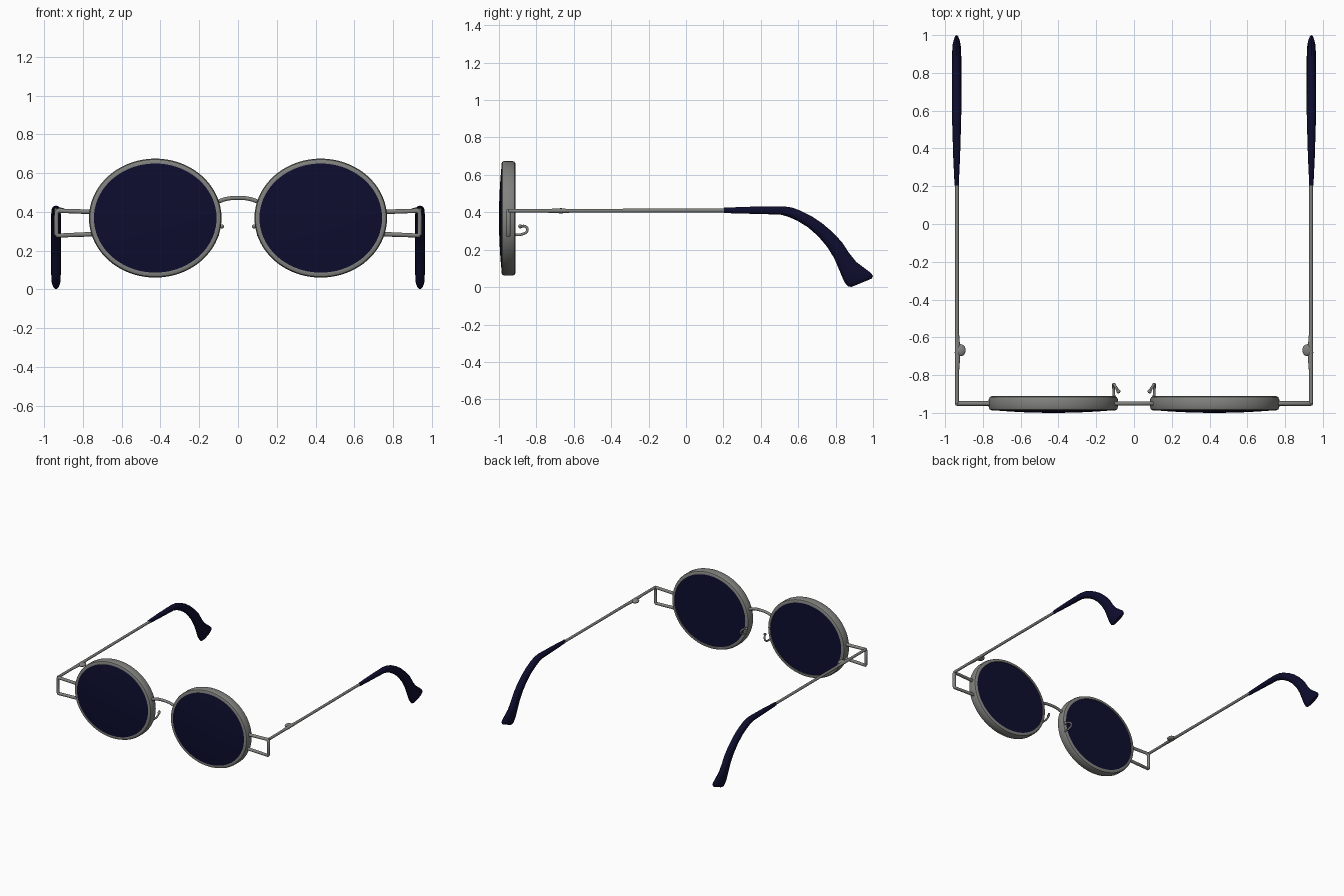
import bpy, bmesh, math
from mathutils import Vector

if "Cube" in bpy.data.objects:
    bpy.data.objects.remove(bpy.data.objects["Cube"])


def material(name, rgb):
    m = bpy.data.materials.new(name)
    m.diffuse_color = (*rgb, 1)
    m.use_nodes = True
    m.node_tree.nodes["Principled BSDF"].inputs["Base Color"].default_value = m.diffuse_color
    return m


METAL = material("grey metal", (0.22, 0.225, 0.21))
NAVY = material("dark navy", (0.004, 0.004, 0.028))


def finish(name, mesh, mat, mirror=True):
    """Link a mesh, mirror it to the other side and shade it smooth."""
    mesh.materials.clear()
    mesh.materials.append(mat)
    ob = bpy.data.objects.new(name, mesh)
    bpy.context.collection.objects.link(ob)
    bpy.ops.object.select_all(action='DESELECT')
    ob.select_set(True)
    bpy.context.view_layer.objects.active = ob
    bpy.ops.object.shade_smooth_by_angle(angle=math.radians(40))
    if mirror:
        mod = ob.modifiers.new("mirror", 'MIRROR')
        mod.use_mirror_merge = False
    return ob


def loft(name, rings, mat, loop=False):
    """Skin a series of equal rings; cap the ends unless they loop."""
    bm = bmesh.new()
    vs = [[bm.verts.new(p) for p in r] for r in rings]
    n = len(vs[0])
    pairs = list(zip(vs, vs[1:]))
    if loop:
        pairs.append((vs[-1], vs[0]))
    for a, b in pairs:
        for i in range(n):
            j = (i + 1) % n
            bm.faces.new((a[i], a[j], b[j], b[i]))
    if not loop:
        bm.faces.new(vs[0])
        bm.faces.new(vs[-1])
    bmesh.ops.recalc_face_normals(bm, faces=bm.faces)
    me = bpy.data.meshes.new(name)
    bm.to_mesh(me)
    bm.free()
    return finish(name, me, mat)


def tube(name, pts, radius, mirror=True, smooth=False):
    """Round wire along points, turned into a mesh."""
    cu = bpy.data.curves.new(name, 'CURVE')
    cu.dimensions = '3D'
    cu.bevel_depth = radius
    cu.bevel_resolution = 3
    cu.use_fill_caps = True
    if smooth:
        sp = cu.splines.new('BEZIER')
        sp.bezier_points.add(len(pts) - 1)
        for b, p in zip(sp.bezier_points, pts):
            b.co = p
            b.handle_left_type = b.handle_right_type = 'AUTO'
    else:
        sp = cu.splines.new('POLY')
        sp.points.add(len(pts) - 1)
        for b, p in zip(sp.points, pts):
            b.co = (*p, 1)
    tmp = bpy.data.objects.new(name + "_path", cu)
    bpy.context.collection.objects.link(tmp)
    dg = bpy.context.evaluated_depsgraph_get()
    me = bpy.data.meshes.new_from_object(tmp.evaluated_get(dg))
    bpy.data.objects.remove(tmp)
    return finish(name, me, METAL, mirror)


def ball(name, loc, size):
    bm = bmesh.new()
    bmesh.ops.create_uvsphere(bm, u_segments=20, v_segments=12, radius=1)
    for v in bm.verts:
        v.co = Vector(loc) + Vector(a * b for a, b in zip(v.co, size))
    me = bpy.data.meshes.new(name)
    bm.to_mesh(me)
    bm.free()
    return finish(name, me, METAL)


CX, CZ, RX, RZ, N = 0.427, 0.368, 0.342, 0.307, 72


def oval(rx, rz, y):
    return [(CX + rx * math.cos(2 * math.pi * i / N), y,
             CZ + rz * math.sin(2 * math.pi * i / N)) for i in range(N)]


# rims: rounded band swept round an oval
profile = [(0.026, -0.986), (0.016, -0.987), (0.005, -0.982), (0, -0.97),
           (0, -0.93), (0.005, -0.917), (0.016, -0.911), (0.026, -0.912)]
loft("rim", [oval(RX - d, RZ - d, y) for d, y in profile], METAL, loop=True)

# lenses: gently domed in front, almost flush behind
ts = (0.05, 0.3, 0.5, 0.7, 0.85, 1)
lx, lz = RX - 0.025, RZ - 0.025
front = [oval(lx * t, lz * t, -0.986 - 0.014 * (1 - t * t)) for t in ts]
back = [oval(lx * t, lz * t, -0.918) for t in reversed(ts)]
loft("lens", front + back, NAVY)

# bridge
tube("bridge", [(-0.105, -0.95, 0.452), (-0.06, -0.95, 0.467), (0, -0.95, 0.472),
                (0.06, -0.95, 0.467), (0.105, -0.95, 0.452)],
     0.011, mirror=False, smooth=True)

# open rectangular end pieces beside the rims
tube("end_piece", [(0.755, -0.95, 0.40), (0.927, -0.95, 0.406), (0.937, -0.95, 0.396),
                   (0.937, -0.95, 0.288), (0.93, -0.95, 0.278), (0.75, -0.95, 0.285)], 0.0125)

# temple arms with hinge swelling
tube("temple_arm", [(0.937, -0.95, 0.408), (0.937, 0.22, 0.41)], 0.0105)
ball("hinge_sleeve", (0.935, -0.68, 0.408), (0.014, 0.13, 0.0115))
ball("hinge_knuckle", (0.918, -0.668, 0.408), (0.027, 0.032, 0.014))

# nose pad wires with small ball ends
tube("nose_wire", [(0.105, -0.925, 0.28), (0.108, -0.875, 0.283), (0.108, -0.848, 0.304),
                   (0.1, -0.858, 0.324), (0.083, -0.885, 0.325)], 0.007, smooth=True)
ball("nose_ball", (0.083, -0.886, 0.325), (0.011, 0.011, 0.011))

# ear tips: upper edge (y, z), lower edge (y, z), half width
tip = [(0.203, 0.425, 0.203, 0.396, 0.011), (0.35, 0.430, 0.35, 0.392, 0.018),
       (0.52, 0.432, 0.505, 0.388, 0.023), (0.565, 0.426, 0.55, 0.375, 0.024),
       (0.61, 0.41, 0.595, 0.355, 0.025), (0.67, 0.38, 0.652, 0.32, 0.025),
       (0.727, 0.342, 0.706, 0.273, 0.025), (0.785, 0.293, 0.755, 0.215, 0.025),
       (0.834, 0.24, 0.792, 0.155, 0.025), (0.87, 0.185, 0.82, 0.09, 0.025),
       (0.91, 0.135, 0.843, 0.035, 0.025), (0.992, 0.073, 0.856, 0.014, 0.023),
       (1.0, 0.058, 0.868, 0.004, 0.019), (0.992, 0.045, 0.885, 0.001, 0.011)]
rings = []
for uy, uz, ly, lz2, w in tip:
    ring = []
    for i in range(16):
        a = 2 * math.pi * i / 16
        s = (1 + math.sin(a)) / 2
        ring.append((0.939 + w * math.cos(a), ly + (uy - ly) * s, lz2 + (uz - lz2) * s))
    rings.append(ring)
loft("ear_tip", rings, NAVY)
